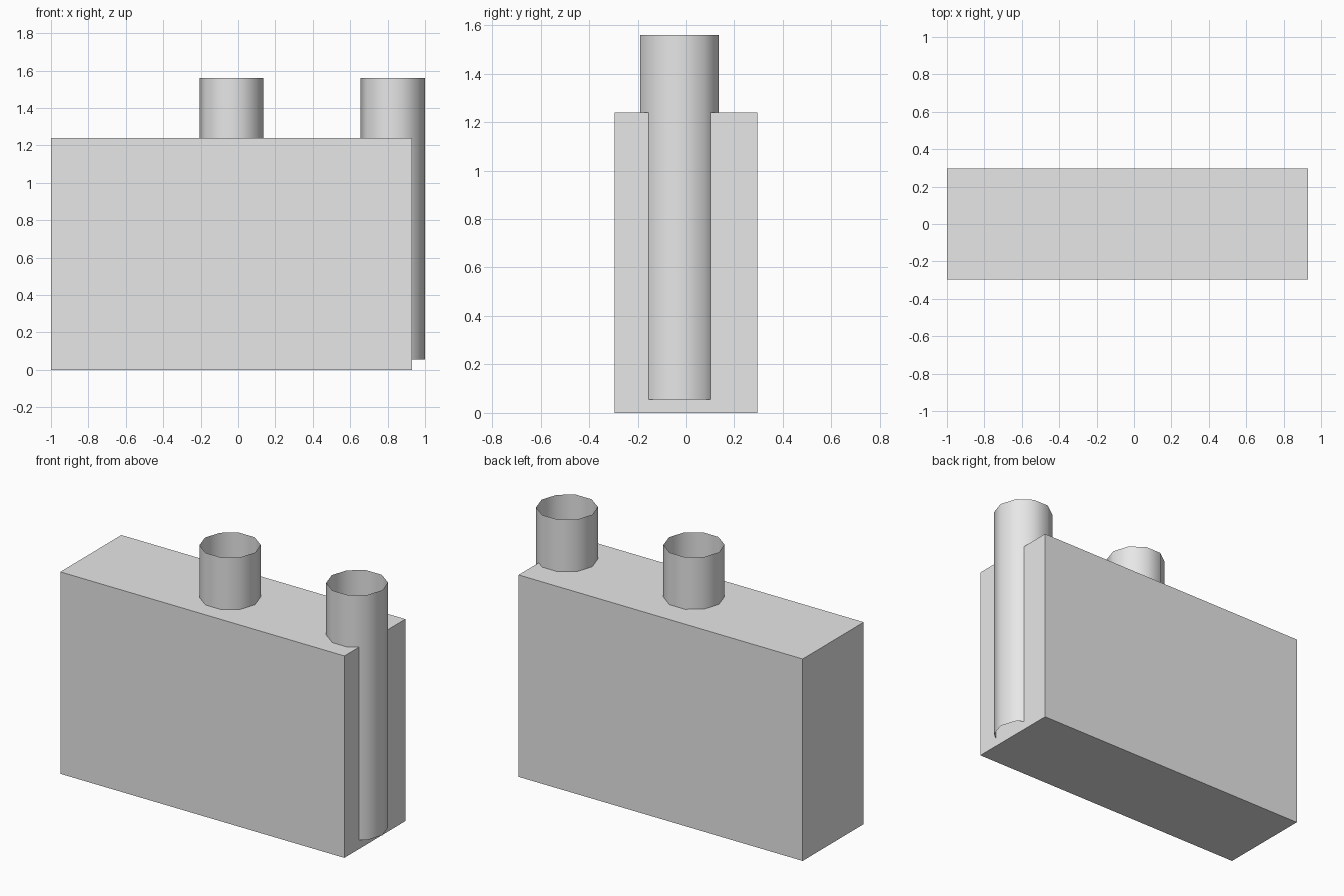
import bpy

if "Cube" in bpy.data.objects:
    bpy.data.objects.remove(bpy.data.objects["Cube"])

grey = bpy.data.materials.new("light_grey")
grey.diffuse_color = (0.8, 0.8, 0.8, 1.0)
grey.use_nodes = True
grey.node_tree.nodes["Principled BSDF"].inputs["Base Color"].default_value = grey.diffuse_color

BODY_TOP = 1.24
TUBE_BOTTOM, TUBE_TOP = 0.055, 1.56
TUBE_Y = -0.027


def finish(name):
    obj = bpy.context.object
    obj.name = name
    obj.data.materials.append(grey)
    return obj


# Rectangular body
bpy.ops.mesh.primitive_cube_add(size=1, location=(-0.035, 0, BODY_TOP / 2))
body = finish("body")
body.scale = (1.93, 0.592, BODY_TOP)


# Open ten-sided tubes, sunk into the body, with corners pointing along x
def add_tube(name, x, radius):
    bpy.ops.mesh.primitive_cylinder_add(
        vertices=10, radius=radius, depth=TUBE_TOP - TUBE_BOTTOM,
        end_fill_type='NOTHING',
        location=(x, TUBE_Y, (TUBE_TOP + TUBE_BOTTOM) / 2))
    tube = finish(name)
    tube.rotation_euler.z = 1.5707963
    bpy.ops.object.shade_smooth()


add_tube("middle_tube", -0.035, 0.171)
add_tube("end_tube", 0.828, 0.172)
